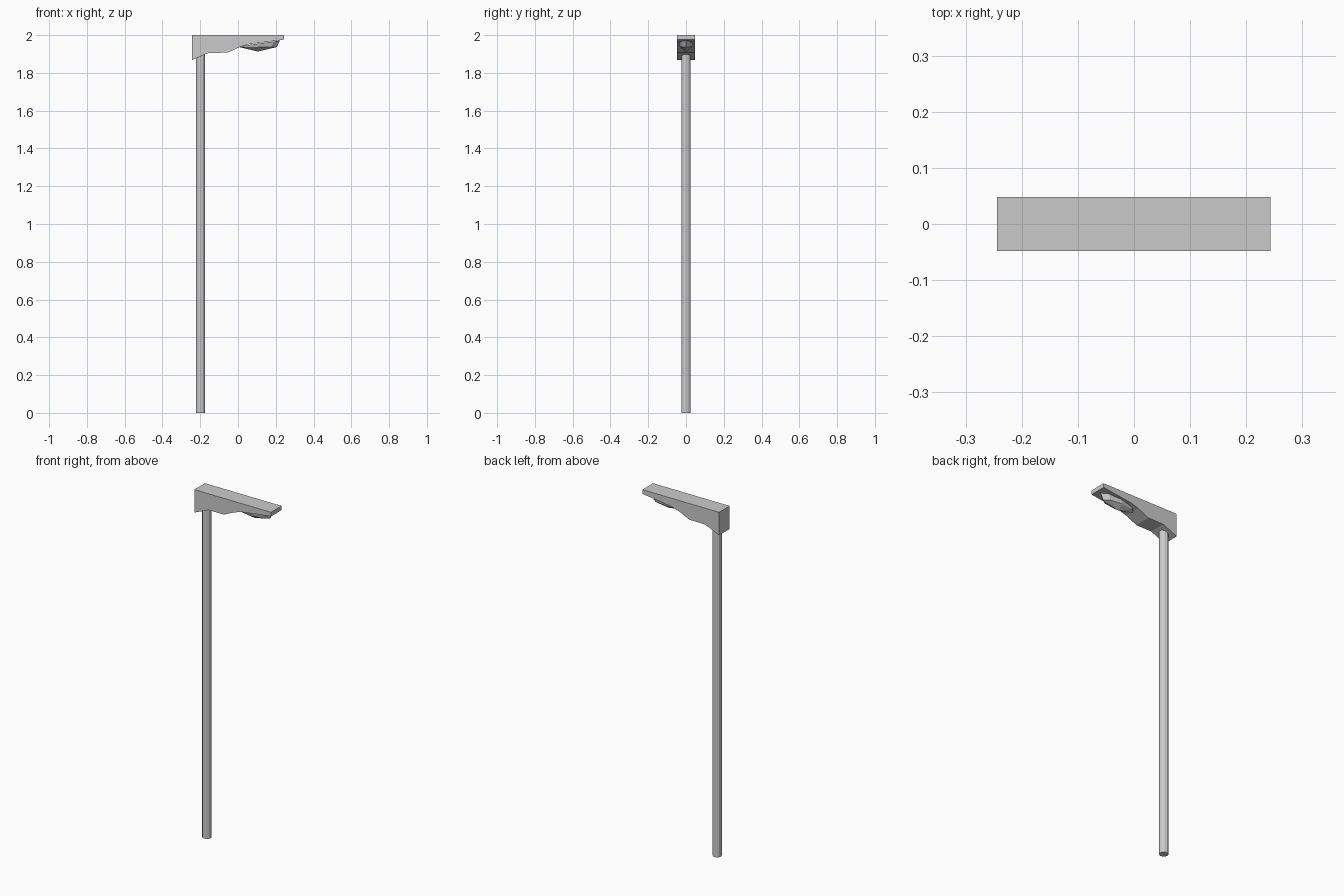
import bpy, bmesh, math

if "Cube" in bpy.data.objects:
    bpy.data.objects.remove(bpy.data.objects["Cube"])


def make_object(name, bm):
    bmesh.ops.recalc_face_normals(bm, faces=bm.faces)
    mesh = bpy.data.meshes.new(name)
    bm.to_mesh(mesh)
    bm.free()
    ob = bpy.data.objects.new(name, mesh)
    bpy.context.collection.objects.link(ob)
    return ob


# pole
bpy.ops.mesh.primitive_cylinder_add(vertices=12, radius=0.024, depth=1.91,
                                    location=(-0.198, 0, 0.955))
bpy.context.object.name = "pole"

# lamp arm: side profile extruded across y
profile = [(-0.244, 2.0), (-0.244, 1.868), (-0.155, 1.906), (-0.055, 1.907),
           (0.012, 1.938), (0.06, 1.952), (0.243, 1.976), (0.243, 2.0)]
bm = bmesh.new()
face = bm.faces.new([bm.verts.new((x, -0.048, z)) for x, z in profile])
ext = bmesh.ops.extrude_face_region(bm, geom=[face])
verts = [g for g in ext["geom"] if isinstance(g, bmesh.types.BMVert)]
bmesh.ops.translate(bm, verts=verts, vec=(0, 0.096, 0))
make_object("lamp_arm", bm)

# lamp lens: faceted oval bowl, lofted from tilted rim to a low point
SIDES = 8
# center x, half length, half width, z at center, slope along x
rings = [(0.113, 0.109, 0.038, 1.956, 0.14),
         (0.105, 0.101, 0.032, 1.937, 0.0)]
bm = bmesh.new()
loops = []
for cx, rx, ry, cz, slope in rings:
    loop = []
    for i in range(SIDES):
        a = 2 * math.pi * i / SIDES
        dx = rx * math.cos(a)
        loop.append(bm.verts.new((cx + dx, ry * math.sin(a), cz + slope * dx)))
    loops.append(loop)
apex = bm.verts.new((0.105, 0, 1.913))
bm.faces.new(loops[0])
for i in range(SIDES):
    j = (i + 1) % SIDES
    bm.faces.new((loops[0][i], loops[0][j], loops[1][j], loops[1][i]))
    bm.faces.new((loops[1][i], loops[1][j], apex))
make_object("lamp_lens", bm)
